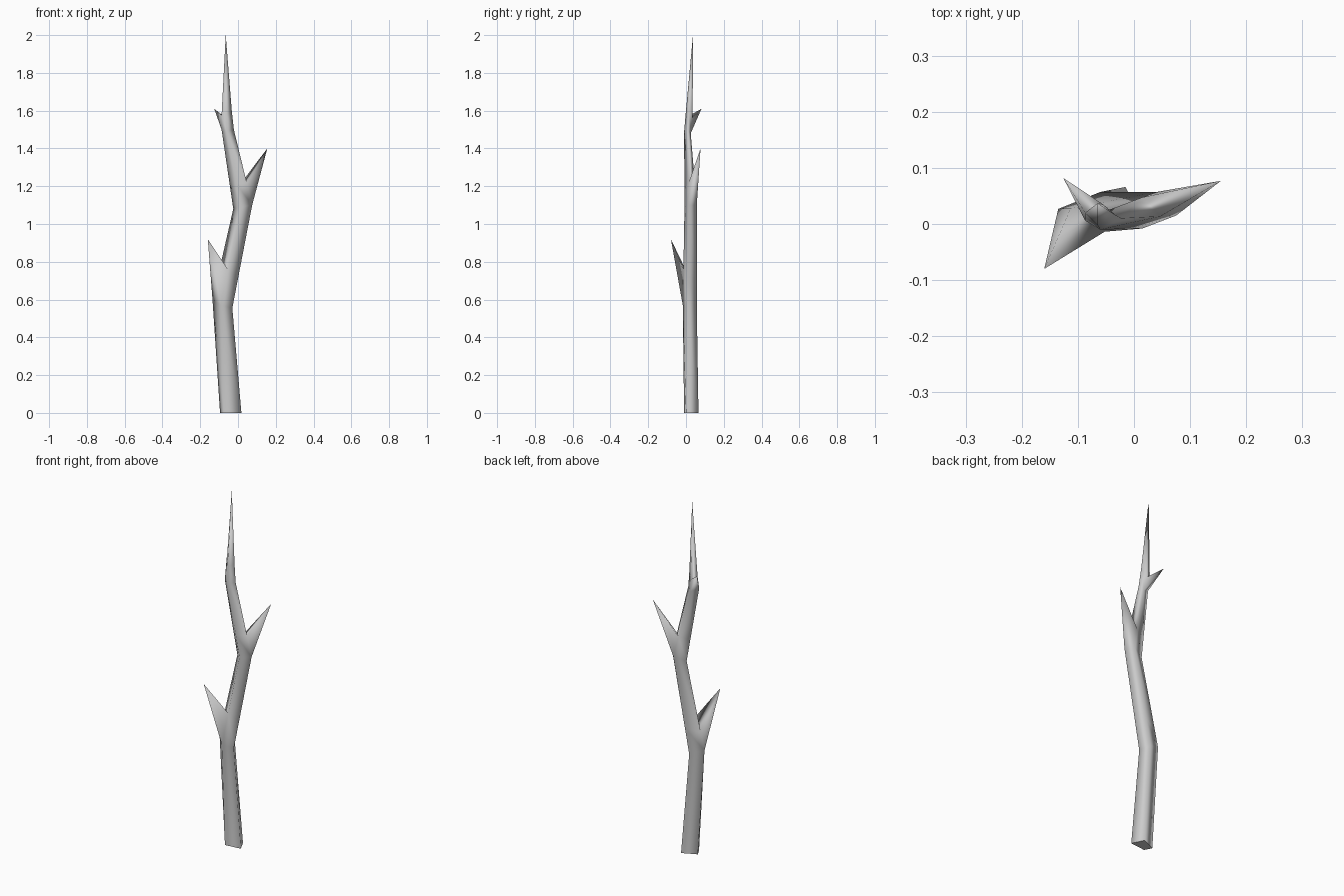
import bpy, bmesh
from mathutils import Vector

if "Cube" in bpy.data.objects:
    bpy.data.objects.remove(bpy.data.objects["Cube"])

# Trunk knots: four-sided rings ordered right, front, left, back
base  = [(0.018, 0.0, 0), (-0.075, -0.01, 0), (-0.095, 0.03, 0), (-0.015, 0.066, 0)]
knot1 = [(-0.03, 0.005, 0.555), (-0.09, -0.017, 0.57), (-0.135, 0.027, 0.60), (-0.06, 0.057, 0.57)]
knot2 = [(0.075, 0.015, 1.10), (0.015, -0.008, 1.09), (-0.025, 0.03, 1.08), (0.04, 0.057, 1.10)]
knot3 = [(-0.022, 0.01, 1.50), (-0.06, -0.010, 1.49), (-0.087, 0.006, 1.50), (-0.045, 0.025, 1.48)]
fork3 = [(-0.033, 0.016, 1.60), (-0.065, -0.002, 1.58), (-0.087, 0.02, 1.575), (-0.055, 0.035, 1.555)]
tip = (-0.065, 0.037, 2.0)


def between(low, high, amounts):
    return [Vector(a).lerp(Vector(b), t) for a, b, t in zip(low, high, amounts)]


fork1 = between(knot1, knot2, (0.3, 0.36, 0.2, 0.27))
fork2 = between(knot2, knot3, (0.29, 0.3, 0.3, 0.3))
rings = [base, knot1, fork1, knot2, fork2, knot3, fork3]

# Twigs grow out of one trunk side each: (segment, side) -> twig tip
twigs = {(1, 1): (-0.16, -0.08, 0.92),
         (3, 3): (0.155, 0.077, 1.40),
         (5, 2): (-0.126, 0.082, 1.61)}

bm = bmesh.new()
loops = [[bm.verts.new(p) for p in ring] for ring in rings]


def spike(corners, point):
    top = bm.verts.new(point)
    for i, v in enumerate(corners):
        bm.faces.new((v, corners[(i + 1) % len(corners)], top))


# Trunk sides and twigs
for k in range(len(loops) - 1):
    for s in range(4):
        n = (s + 1) % 4
        quad = [loops[k][s], loops[k][n], loops[k + 1][n], loops[k + 1][s]]
        if (k, s) in twigs:
            spike(quad, twigs[k, s])
        else:
            bm.faces.new(quad)

# Pointed top and flat foot
spike(loops[-1], tip)
foot = bm.faces.new(loops[0])
bmesh.ops.recalc_face_normals(bm, faces=bm.faces)
for f in bm.faces:
    f.smooth = f is not foot

mesh = bpy.data.meshes.new("branch")
bm.to_mesh(mesh)
bm.free()
bpy.context.collection.objects.link(bpy.data.objects.new("branch", mesh))
